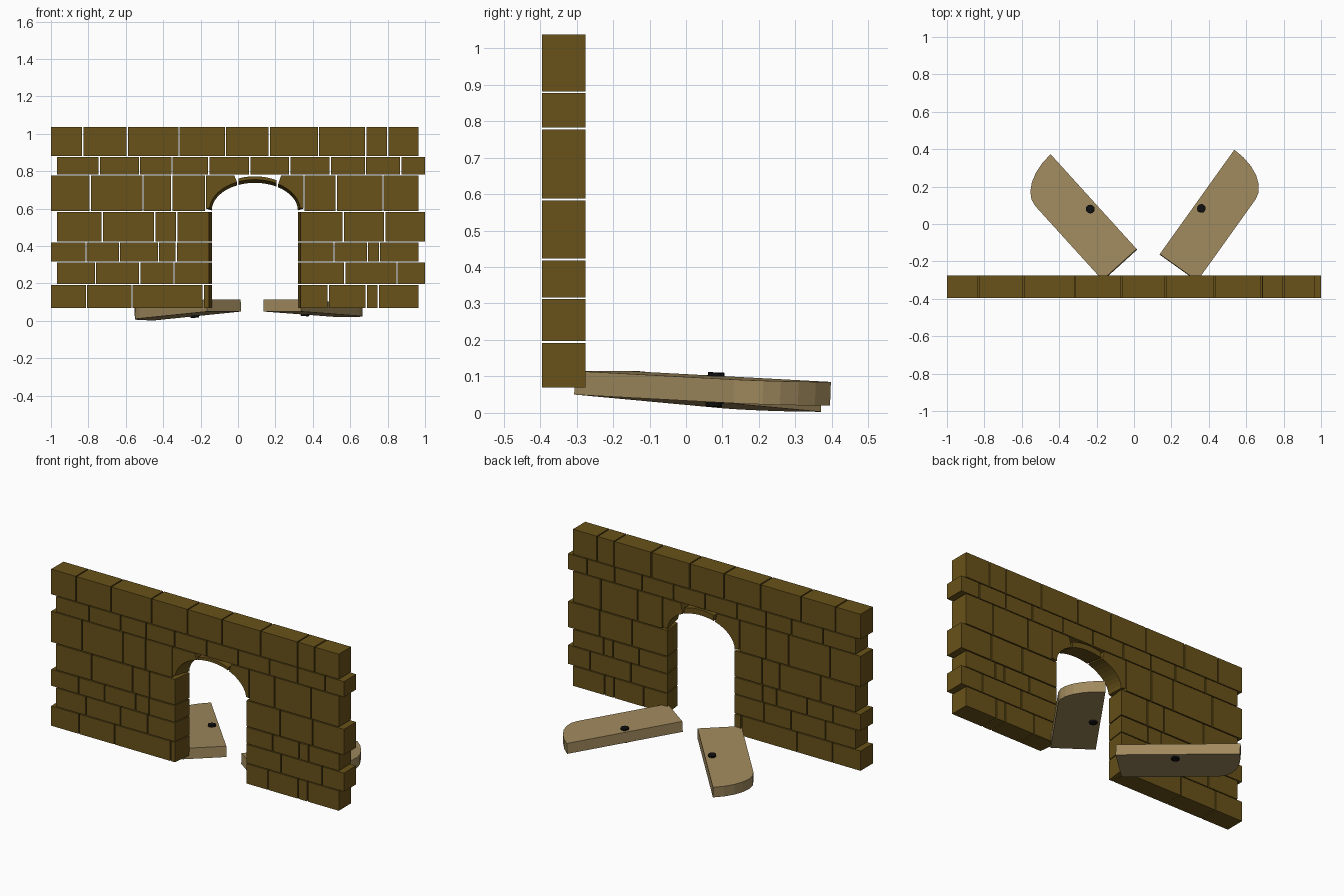
import bpy, bmesh, math
from mathutils import Vector, Matrix

if "Cube" in bpy.data.objects:
    bpy.data.objects.remove(bpy.data.objects["Cube"])

YF, YB = -0.395, -0.275      # wall front and back
GAP = 0.0035                 # half of a mortar gap
CX, SPRING = 0.09, 0.59      # arch centre


def material(name, col):
    m = bpy.data.materials.new(name)
    m.diffuse_color = (*col, 1)
    m.use_nodes = True
    m.node_tree.nodes["Principled BSDF"].inputs["Base Color"].default_value = m.diffuse_color
    return m


STONE = material("stone", (0.14, 0.085, 0.01))
WOOD = material("wood", (0.35, 0.25, 0.11))
BLACK = material("black", (0.005, 0.005, 0.005))


def add_object(name, bm, mat):
    bmesh.ops.recalc_face_normals(bm, faces=bm.faces[:])
    me = bpy.data.meshes.new(name)
    bm.to_mesh(me)
    bm.free()
    me.materials.append(mat)
    ob = bpy.data.objects.new(name, me)
    bpy.context.collection.objects.link(ob)
    return ob


def loft(bm, a, b):
    """Solid between two outlines with matching points."""
    va = [bm.verts.new(p) for p in a]
    vb = [bm.verts.new(p) for p in b]
    bm.faces.new(va)
    bm.faces.new(vb[::-1])
    for i in range(len(a)):
        j = (i + 1) % len(a)
        bm.faces.new((va[i], vb[i], vb[j], va[j]))


def stone(bm, front, back):
    loft(bm, [(x, YF, z) for x, z in front], [(x, YB, z) for x, z in back])


def rect(x0, x1, z0, z1):
    return [(x0, z0), (x1, z0), (x1, z1), (x0, z1)]


# brick courses: z range, then runs of joint positions
JL, JR = -0.14, 0.32
courses = [
    (0.070, 0.192, [(-1, -.81, -.567, -.185, JL), (JR, .483, .685, .75, .965)]),
    (0.197, 0.312, [(-.967, -.762, -.525, -.342, JL), (JR, .57, .85, 1)]),
    (0.317, 0.418, [(-1, -.813, -.634, -.425, -.33, JL), (JR, .513, .692, .757, .965)]),
    (0.424, 0.582, [(-.967, -.725, -.445, -.327, JL), (JR, .563, .785, 1)]),
    (0.588, 0.777, [(-1, -.79, -.508, -.355, -.176), (.355, .525, .775, .965)]),
    (0.782, 0.877, [(-.967, -.742, -.527, -.353, -.157, .062, .277, .493, .682, .87, 1)]),
    (0.882, 1.037, [(-1, -.83, -.592, -.315, -.067, .167, .43, .683, .8, .965)]),
]
for n, (z0, z1, runs) in enumerate(courses):
    bm = bmesh.new()
    for run in runs:
        for i, (x0, x1) in enumerate(zip(run, run[1:])):
            a = x0 + (GAP if i else 0)
            b = x1 - (GAP if i < len(run) - 2 else 0)
            # doorway jambs splay open toward the front
            fa = a - 0.0 + (0.015 if x0 == JR else 0)
            fb = b - (0.015 if x1 == JL else 0)
            stone(bm, rect(fa, fb, z0, z1), rect(a, b, z0, z1))
    add_object(f"brick_course_{n + 1}", bm, STONE)


def arc(rx, rz, x0, x1, n=8):
    a0, a1 = (math.acos(max(-1, min(1, (x - CX) / rx))) for x in (x0, x1))
    return [(CX + rx * math.cos(a0 + (a1 - a0) * i / n),
             SPRING + rz * math.sin(a0 + (a1 - a0) * i / n)) for i in range(n + 1)]


# arch stones: two corner pieces and a thin crown
FRONT, BACK = (0.243, 0.165), (0.23, 0.148)
for name, xo, xi, spring in (("arch_stone_left", -.17, -.005, -.14), ("arch_stone_right", .349, .215, .32)):
    bm = bmesh.new()
    s = 1 if xi > xo else -1
    outlines = [[(xo, .777), (xo, .6)] + arc(*r, spring - s * d, xi) + [(xi - .015 * s, .777)]
                for r, d in ((FRONT, .012), (BACK, 0))]
    stone(bm, *outlines)
    add_object(name, bm, STONE)
bm = bmesh.new()
stone(bm, *[arc(*r, .003, .207) + arc(.25, .183, .207, .003) for r in (FRONT, BACK)])
add_object("arch_crown", bm, STONE)


# fallen door leaves, each with a ring stud through the plank
def door(side, tip, foot, knob, out):
    tip, foot = Vector(tip), Vector(foot)
    u = (foot - tip).normalized()
    w = Vector((-u.y, u.x, 0)).normalized() * out
    nrm = u.cross(w)
    if nrm.z < 0:
        nrm = -nrm
    M = Matrix((u, w, nrm)).transposed().to_4x4()
    M.translation = tip
    L, W, T, rise, seg = (foot - tip).length, 0.247, 0.065, 0.15, 6
    pts = [(rise * (1 - math.cos(t)), W * math.sin(t))
           for t in (math.pi / 2 * i / seg for i in range(seg + 1))]
    pts += [(L, W), (L, 0)]
    bm = bmesh.new()
    loft(bm, [(x, y, 0) for x, y in pts], [(x, y, T) for x, y in pts])
    bm.transform(M)
    add_object("door_" + side, bm, WOOD)

    k = Vector((*knob, 0)) - Vector((tip.x, tip.y, 0))
    bm = bmesh.new()
    bmesh.ops.create_cone(bm, cap_ends=True, segments=16, radius1=.023, radius2=.023, depth=T + .02,
                          matrix=M @ Matrix.Translation((k.dot(u), k.dot(w), T / 2)))
    add_object("door_knob_" + side, bm, BLACK)


door("left", (-.443, .37, .003), (.017, -.137, .05), (-.23, .075), -1)
door("right", (.535, .395, .02), (.136, -.163, .05), (.358, .08), 1)
